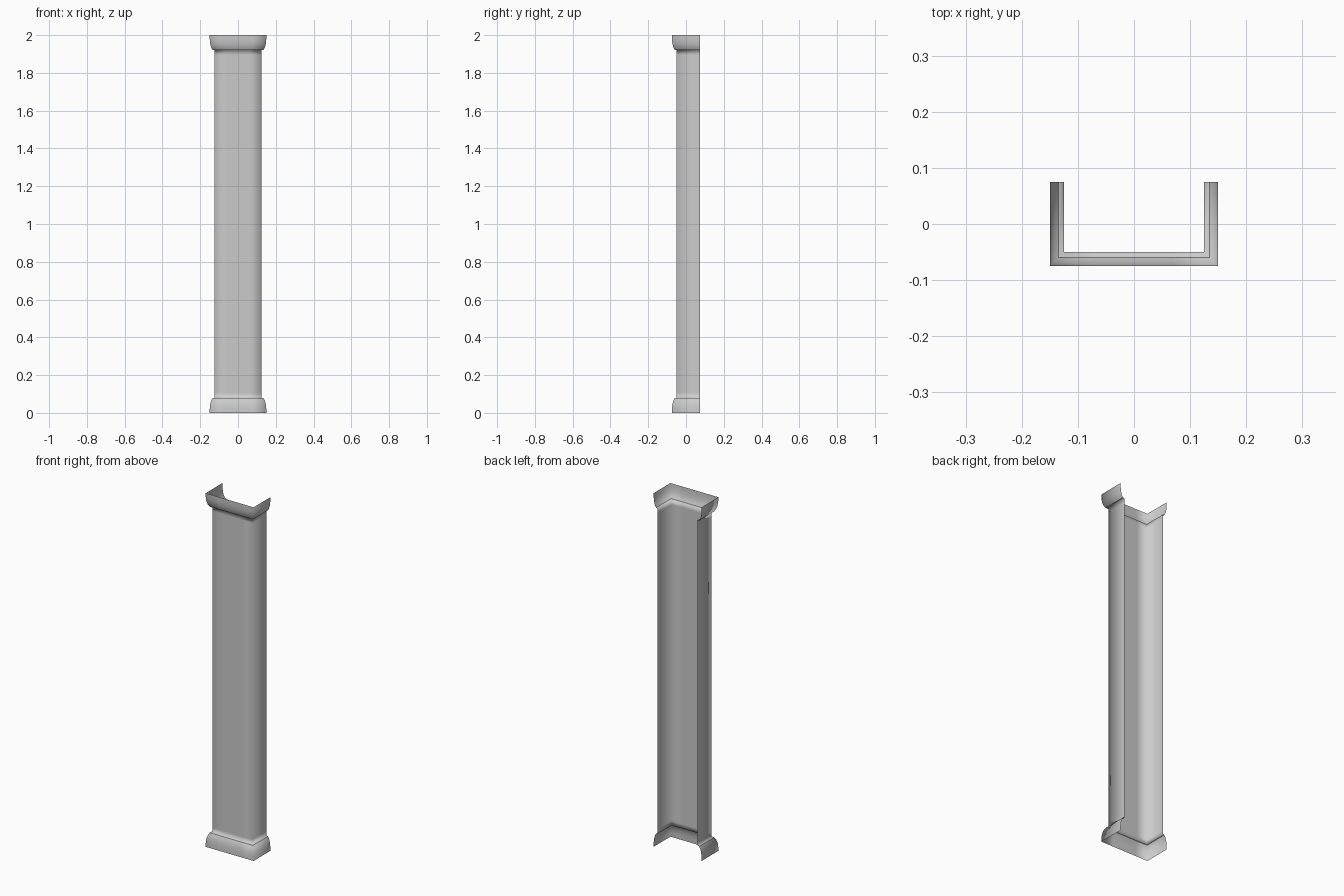
import bpy

if "Cube" in bpy.data.objects:
    bpy.data.objects.remove(bpy.data.objects["Cube"], do_unlink=True)

HALF_WIDTH, FRONT, BACK, HEIGHT = 0.125, -0.05, 0.075, 2.0

stone = bpy.data.materials.new("light_grey_stone")
stone.use_nodes = True
grey = (0.6, 0.6, 0.6, 1)
stone.diffuse_color = grey
stone.node_tree.nodes["Principled BSDF"].inputs["Base Color"].default_value = grey


def u_section(offset, z):
    """Three-sided section, open at the back, pushed outwards by offset."""
    x, y = HALF_WIDTH + offset, FRONT - offset
    outline = [(-x, BACK), (-x, y), (-x / 2, y), (x / 2, y), (x, y), (x, BACK)]
    return [(px, py, z) for px, py in outline]


def sweep(name, profile):
    """Skin a thin smooth shell through the sections, bottom to top."""
    rows = [u_section(o, z) for o, z in profile]
    n = len(rows[0])
    faces = [(r * n + c, r * n + c + 1, (r + 1) * n + c + 1, (r + 1) * n + c)
             for r in range(len(rows) - 1) for c in range(n - 1)]
    mesh = bpy.data.meshes.new(name)
    mesh.from_pydata([p for row in rows for p in row], [], faces)
    mesh.materials.append(stone)
    mesh.shade_smooth()
    bpy.context.collection.objects.link(bpy.data.objects.new(name, mesh))


def flipped(profile):
    return [(o, HEIGHT - z) for o, z in reversed(profile)]


# Rounded moulding, used upright for the base and flipped for the capital
moulding = [(0.025, 0), (0.0245, 0.025), (0.022, 0.047), (0.017, 0.065), (0.01, 0.078)]
sweep("base_moulding", moulding)
sweep("capital_moulding", flipped(moulding))

# Shaft with a narrow ledge meeting each moulding
ledge = [(0.01, 0.078), (0, 0.08), (0, 0.105)]
sweep("pilaster_shaft", ledge + flipped(ledge))
